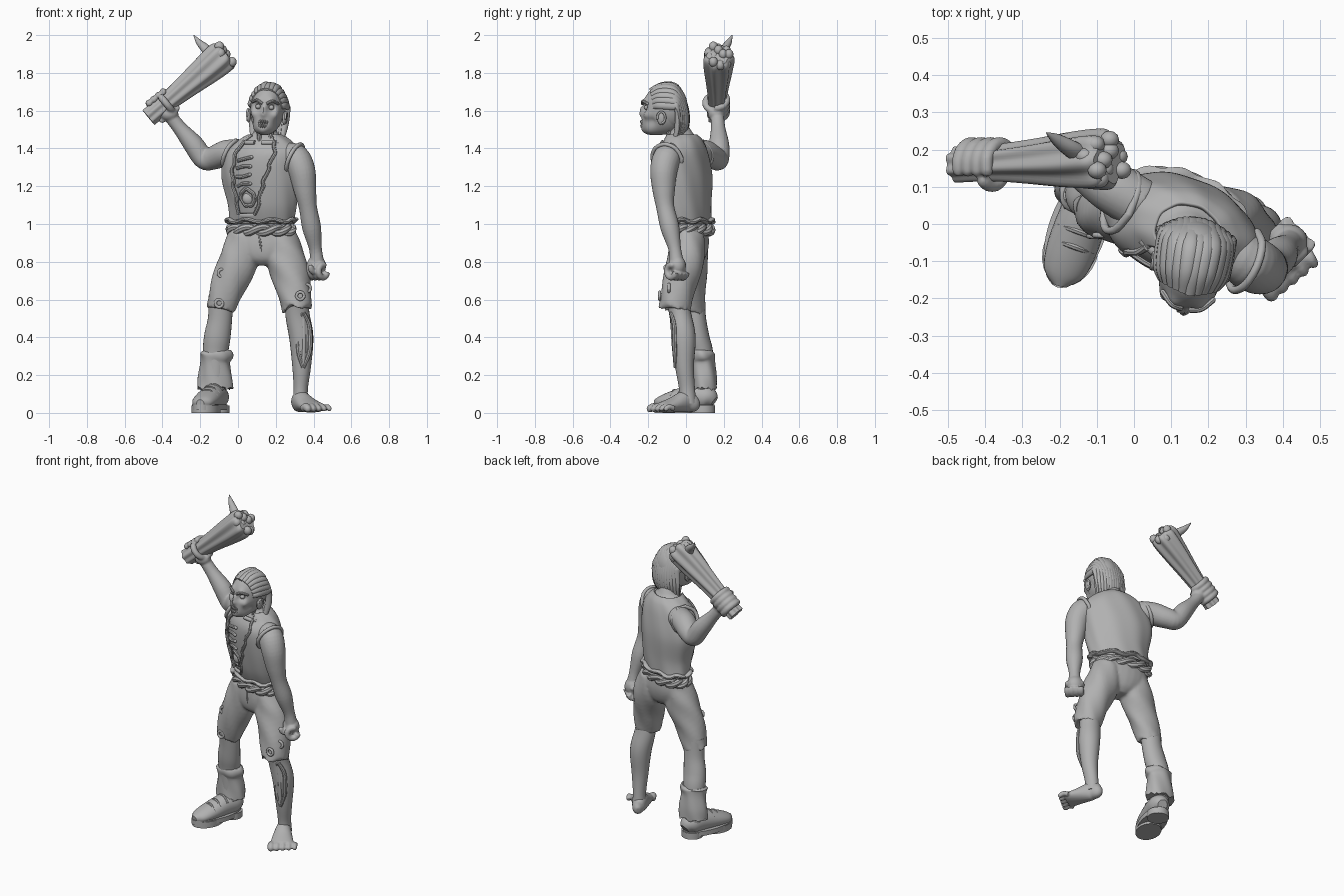
import bpy, bmesh, math, random
from math import sin, cos, pi, radians
from mathutils import Vector, Matrix

random.seed(4)
default_cube = bpy.data.objects.get("Cube")
if default_cube:
    bpy.data.objects.remove(default_cube)

stone = bpy.data.materials.new("plain_grey")
stone.use_nodes = True
grey = (0.44, 0.44, 0.44, 1)
stone.diffuse_color = grey
stone.node_tree.nodes["Principled BSDF"].inputs["Base Color"].default_value = grey
made = []


def finish(name, bm, matrix=Matrix()):
    """Turn a bmesh into a named, coloured object."""
    bm.transform(matrix)
    bmesh.ops.recalc_face_normals(bm, faces=bm.faces)
    mesh = bpy.data.meshes.new(name)
    bm.to_mesh(mesh)
    bm.free()
    mesh.materials.append(stone)
    obj = bpy.data.objects.new(name, mesh)
    bpy.context.collection.objects.link(obj)
    made.append(obj)
    return obj


def fuse(name, parts, voxel):
    """Melt overlapping parts into one soft skin."""
    bm = bmesh.new()
    for part in parts:
        bm.from_mesh(part.data)
        made.remove(part)
        bpy.data.objects.remove(part)
    obj = finish(name, bm)
    skin = obj.modifiers.new("skin", "REMESH")
    skin.mode, skin.voxel_size, skin.use_smooth_shade = "VOXEL", voxel, True
    soften = obj.modifiers.new("soften", "SMOOTH")
    soften.iterations = 3


def spline(rings, steps):
    """Smooth curve through rings of x, y, z, width and depth."""
    keys = [Vector(tuple(r) + (r[-1],) * (5 - len(r))) for r in rings]
    result = []
    for i in range(len(keys) - 1):
        before, a, b, after = keys[max(i - 1, 0)], keys[i], keys[i + 1], keys[min(i + 2, len(keys) - 1)]
        for k in range(steps):
            t = k / steps
            result.append(a + (b - before) * (t / 2) + (before * 2 - a * 5 + b * 4 - after) * (t * t / 2)
                          + (a * 3 - before - b * 3 + after) * (t ** 3 / 2))
    return result + [keys[-1]]


def loft(name, rings, ref=(1, 0, 0), n=24, steps=5, wave=(0, 0, 0), rag=0, skip=None, tip=False, level=False, matrix=Matrix()):
    """Skin elliptical rings along a path, with optional folds, ragged end, gaps, round tip and level rings."""
    path = spline(rings, steps)
    if tip:
        end, heading = path[-1], (path[-1] - path[-2]).to_3d().normalized()
        for a in (0.5, 1.0, 1.4):
            centre = end.to_3d() + heading * end[3] * sin(a)
            path.append(Vector((*centre, end[3] * cos(a), end[4] * cos(a))))
    bm, loops, ref = bmesh.new(), [], Vector(ref)
    for i, p in enumerate(path):
        along = (path[min(i + 1, len(path) - 1)] - path[max(i - 1, 0)]).to_3d().normalized()
        if level:
            along = Vector((0, 0, 1))
        u = (ref - along * ref.dot(along)).normalized()
        v = along.cross(u)
        loop = []
        for k in range(n):
            a = 2 * pi * k / n
            swell = 1 + wave[0] * sin(wave[1] * a + wave[2] * i / len(path))
            tear = along * random.uniform(-rag, rag) if i == len(path) - 1 else Vector()
            loop.append(bm.verts.new(p.to_3d() + (u * p[3] * cos(a) + v * p[4] * sin(a)) * swell + tear))
        loops.append(loop)
    for i in range(len(loops) - 1):
        for k in range(n):
            if not (skip and skip(path[i].z, 2 * pi * (k + 0.5) / n)):
                j = (k + 1) % n
                bm.faces.new((loops[i][k], loops[i][j], loops[i + 1][j], loops[i + 1][k]))
    if not skip:
        bm.faces.new(loops[0])
        bm.faces.new(loops[-1])
    return finish(name, bm, matrix)


def blob(name, place, size, matrix=Matrix(), sculpt=(), detail=20):
    """Ellipsoid, pushed in or out by soft dabs mirrored across x."""
    bm = bmesh.new()
    bmesh.ops.create_uvsphere(bm, u_segments=detail, v_segments=detail * 3 // 4, radius=1)
    bm.transform(Matrix.Translation(place) @ Matrix.Diagonal((*size, 1)))
    for x, y, z, reach, push in sculpt:
        for side in ((1, -1) if x else (1,)):
            spot = Vector((x * side, y, z))
            heading = Vector((x * side * 0.5, y, z * 0.5)).normalized()
            for vert in bm.verts:
                vert.co += heading * push * math.exp(-((vert.co - spot).length / reach) ** 2)
    return finish(name, bm, matrix)


def arc(name, centre, u, v, span, radius, thick, matrix=Matrix()):
    """Round bar bent along an arc given in degrees."""
    u, v, pts = Vector(u), Vector(v), []
    for k in range(9):
        a = radians(span[0] + (span[1] - span[0]) * k / 8)
        pts.append((*(Vector(centre) + (u * cos(a) + v * sin(a)) * radius), thick))
    return loft(name, pts, u.cross(v), n=10, steps=3, tip=True, matrix=matrix)


# Torso, neck and open vest
twist = (0.94, -0.34, 0)
body = [(.122, .022, 1.0, .16, .085), (.13, .002, 1.1, .172, .105), (.123, -.008, 1.25, .2, .12),
        (.132, -.02, 1.37, .19, .113), (.14, -.015, 1.44, .13, .085), (.145, -.025, 1.475, .075, .065)]
torso = loft("torso", body, twist, level=True)
neck = loft("neck", [(.14, 0, 1.41, .085, .07), (.145, -.03, 1.48, .06, .058), (.15, -.08, 1.57, .055)])
fuse("chest_and_neck", [torso, neck], .01)
body_path = spline(body, 12)


def on_body(z, degrees, lift=0.0):
    p, a = min(body_path, key=lambda q: abs(q.z - z)), radians(degrees)
    u = Vector(twist).normalized()
    v = Vector((-u.y, u.x, 0))
    return p.to_3d() + u * (p[3] + lift) * cos(a) + v * (p[4] + lift) * sin(a)


def gap(z):
    return 18 + 45 * max(0, z - 1.05) + 2 * sin(z * 70)


def middle(z):
    return 253 + 45 * (z - 1.05)


def vest_gap(z, a):
    return z > 1.05 and abs(math.degrees(a) - middle(z)) < gap(z)


vest = loft("vest", [(x, y, z, rx + .016, ry + .016) for x, y, z, rx, ry in body], twist, n=96, steps=8,
            wave=(.012, 9, 8), skip=vest_gap, level=True)
thicken = vest.modifiers.new("cloth", "SOLIDIFY")
thicken.thickness = 0.012
for side, label in ((-1, "right"), (1, "left")):
    heights = [1.05 + k * 0.03 for k in range(14)]
    loft(label + "_vest_edge", [(*on_body(z, middle(z) + side * gap(z), .014), .01) for z in heights], n=8)
    loft(label + "_collarbone", [(*on_body(1.43, 270 + side * s, .004), .012) for s in (8, 25, 45)], (0, 0, 1), n=10)
hem = [on_body(1.02, k * 10, .018 + .005 * sin(k * 2)) + Vector((0, 0, .008 * sin(k * 1.3))) for k in range(37)]
loft("vest_hem", [(*p, .012, .02) for p in hem], (0, 0, 1), n=10, steps=3)
for k in range(4):
    loft(f"rib_{k}", [(*on_body(1.2 + k * .045 + s * .0008, 240 + s, .002), .01) for s in (0, 12, 24)], (0, 0, 1), n=8, tip=True)
loft("belly_wound_rim", [(*on_body(1.14 + .045 * sin(k * pi / 6), 256 + 13 * cos(k * pi / 6), .001), .011)
                         for k in range(13)], (0, 1, 0), n=8)
blob("exposed_gut", on_body(1.14, 256, -.01), (.035, .02, .033))

# Twisted rope belt
for strand in range(2):
    coil = []
    for k in range(145):
        turn = k * pi / 12 + strand * pi
        spot = on_body(1.0, k * 2.5, .007 + .012 * cos(turn))
        coil.append((spot.x, spot.y, .968 + .016 * sin(turn), .019))
    loft(f"belt_strand_{strand}", coil, (0, 0, 1), n=8, steps=2)

# Torn trousers
folds = (.03, 4, 14)
seat = loft("seat", [(.123, .022, 1.02, .155, .085), (.13, .02, .9, .188, .098), (.135, .015, .82, .14, .085),
                     (.135, .015, .78, .05, .05)], (.98, -.17, 0), level=True)
left_half = loft("left_half", [(.215, .01, .94, .09, .085), (.25, 0, .82, .105, .1), (.29, -.035, .68, .095, .09),
                               (.312, -.06, .555, .08, .085)], n=40, wave=folds, rag=.03)
right_half = loft("right_half", [(.04, .03, .94, .09, .08), (.01, .03, .82, .105, .088), (-.05, .028, .68, .094, .078),
                                 (-.09, .035, .555, .076, .068)], n=40, wave=folds, rag=.03)
fuse("trousers", [seat, left_half, right_half], .009)
for x, y, z in ((-.085, -.03, .74), (-.1, -.032, .58), (.365, -.09, .66), (.33, -.14, .62)):
    arc("trouser_hole", (x, y, z), (1, 0, 0), (0, 0, 1), (0, 350), .02, .008)
loft("fly_seam", [(.113, -.068, .94, .006), (.12, -.077, .89, .006), (.13, -.065, .83, .006)], n=8)

# Bare left leg with shin wound
loft("left_leg", [(.31, -.05, .62, .06), (.315, -.03, .52, .064, .058), (.335, -.013, .4, .064, .064),
                  (.337, -.008, .25, .05), (.332, .005, .13, .038, .042), (.33, .01, .05, .042, .045)])
for side in (-1, 1):
    loft("shin_wound_edge", [(.345 + side * .004, -.08, .53, .01), (.35 + side * .028, -.062, .46, .012),
                             (.35 + side * .03, -.06, .33, .012), (.345, -.055, .24, .01)], n=8)
loft("shin_bone", [(.345, -.068, .5, .014), (.35, -.068, .38, .01), (.345, -.053, .26, .013)], n=10)
across, ahead = Vector((.87, .5, 0)), Vector((.5, -.87, 0))
foot = [loft("foot", [(.3, .065, .04, .015, .02), (.315, .045, .045, .035, .042), (.33, 0, .06, .045, .058),
                      (.37, -.07, .042, .062, .04), (.408, -.13, .028, .075, .026)], across)]
for i in range(5):
    tip = Vector((.43, -.155, .022)) + across * (i - 2) * .035 - ahead * .004 * i
    size = .021 - .0015 * i
    foot.append(loft("toe", [(*(tip - ahead * .05), size), (*(tip - ahead * .02 + Vector((0, 0, .01))), size),
                             (*tip, size * .95)], across, n=12, tip=True))
fuse("left_foot", foot, .006)

# Right leg, rolled cuff and boot
loft("right_leg", [(-.09, .04, .62, .065, .058), (-.095, .052, .5, .064, .054), (-.11, .066, .4, .07, .058),
                   (-.12, .085, .3, .066, .06), (-.12, .09, .1, .055, .055)])
loft("right_cuff", [(-.115, .085, .33, .074, .055), (-.115, .085, .31, .088, .066), (-.12, .09, .27, .078, .062),
                    (-.12, .097, .19, .09, .066), (-.12, .097, .13, .094, .068)], n=40, wave=(.035, 5, 7), rag=.012)
boot_side, boot_ahead = (.94, -.34, 0), (-.34, -.94, 0)
loft("right_boot", [(-.095, .15, .06, .03, .03), (-.105, .115, .08, .06, .06), (-.13, .04, .085, .065, .068),
                    (-.165, -.06, .07, .068, .05), (-.19, -.13, .055, .055, .035), (-.2, -.165, .05, .02, .02)], boot_side)
loft("boot_sole", [(-.15, -.01, z, .17, .078) for z in (.015, .045)], boot_ahead, n=40, steps=1)
loft("boot_heel", [(-.11, .09, z, .065, .065) for z in (0, .04)], boot_ahead, steps=1)
loft("boot_tread", [(-.17, -.07, z, .1, .074) for z in (0, .04)], boot_ahead, steps=1)
for x, y, z in ((-.133, .03, .148), (-.15, -.02, .133), (-.163, -.06, .118)):
    loft("boot_lace", [(x + s * .05, y - s * .018, z - .03 * s * s, .009) for s in (-1, -.5, 0, .5, 1)], (0, 0, 1), n=8)

# Hanging left arm and fist
arm = [loft("arm", [(.25, -.07, 1.37, .06), (.305, -.1, 1.35, .074), (.338, -.118, 1.28, .072), (.355, -.118, 1.18, .06),
                    (.37, -.11, 1.09, .048), (.39, -.085, .98, .05), (.41, -.06, .87, .034), (.418, -.05, .8, .038)]),
       blob("palm", (.415, -.045, .778), (.052, .045, .055))]
row, curl = Vector((.7, -.7, 0)), Vector((-.7, -.7, 0))
for i in range(4):
    arm.append(arc("finger", Vector((.42, -.048, .75)) + row * (i - 1.5) * .028, (0, 0, -1), curl, (-80, 190), .033, .017))
arm.append(arc("thumb", (.405, -.085, .775), (0, 0, -1), curl, (-60, 80), .03, .016))
fuse("left_arm", arm, .006)
arc("left_armhole", (.3, -.1, 1.345), (.38, .92, 0), (.37, -.15, .92), (0, 360), .084, .011)

# Club with knots and spike
butt, axis = Vector((-.475, .16, 1.565)), Vector((.775, 0, .632))
top = Vector((-.632, 0, .775))
grip = [(0, .046), (.12, .046), (.25, .056), (.4, .072), (.5, .078), (.53, .062)]
loft("club", [(*(butt + axis * d + Vector((0, d * .025, 0))), r, r * 1.05) for d, r in grip], (0, 1, 0), n=56, wave=(.09, 7, 3))
for k in range(13):
    a, spread = (k * pi / 4.5, .055) if k < 9 else (k * pi / 2, .025)
    spot = butt + axis * (.528 - .018 * (k % 3)) + Vector((0, .012 + spread * cos(a), 0)) + top * spread * 1.1 * sin(a)
    blob(f"club_knot_{k}", spot, (.026, .024, .027), detail=12)
loft("club_spike", [(-.13, .18, 1.86, .035, .028), (-.165, .2, 1.92, .028, .022), (-.205, .225, 1.96, .017),
                    (-.235, .245, 2.0, .002)], n=12)

# Raised right arm gripping the club
arm = [loft("arm", [(.02, .05, 1.375, .07), (-.06, .1, 1.375, .07), (-.13, .15, 1.35, .062), (-.18, .172, 1.345, .056),
                    (-.235, .175, 1.42, .054), (-.31, .17, 1.51, .038), (-.365, .165, 1.58, .036)], (0, 1, 0)),
       blob("palm", (-.365, .16, 1.585), (.05, .045, .042))]
for i in range(4):
    arm.append(arc("finger", butt + axis * (.05 + i * .032), -top, (0, 1, 0), (-10, 195), .056, .019))
arm.append(arc("thumb", butt + axis * .12, -top, (0, -1, 0), (0, 130), .056, .019))
fuse("right_arm", arm, .006)
arc("right_armhole", (-.035, .06, 1.37), (.25, -.4, .85), (.5, .85, .2), (0, 360), .084, .011)

# Gaunt head
head = Matrix.Translation((.155, -.115, 1.607)) @ Matrix.Rotation(radians(-9), 4, "Z") @ Matrix.Rotation(radians(4), 4, "Y")
face = [(0, -.08, -.11, .055, .03), (0, -.09, -.08, .05, .026), (.04, -.06, -.1, .035, .014), (.037, -.1, .012, .02, -.03),
        (.04, -.1, .045, .022, .014), (.06, -.08, -.025, .024, .014), (.065, -.06, -.06, .024, -.012),
        (0, -.115, .005, .013, .014), (0, -.118, -.022, .017, .016), (0, -.12, -.077, .022, -.02)]
blob("head", (0, 0, 0), (.09, .114, .132), head, face, 72)
for side, label in ((-1, "right"), (1, "left")):
    blob(label + "_eye", (side * .036, -.088, .012), (.014, .014, .013), head)
    blob(label + "_ear", (side * .096, .0, -.04), (.012, .024, .036), head)
    arc(label + "_ear_rim", (side * .103, .0, -.036), (0, 1, 0), (0, 0, 1.4), (-80, 190), .021, .006, head)
    loft(label + "_brow", [(side * x, y, z, .008) for x, y, z in ((.012, -.115, .03), (.04, -.108, .046), (.068, -.08, .035))],
         (0, 0, 1), n=8, tip=True, matrix=head)
    loft(label + "_neck_cord", [(.15 + side * .045, -.1, 1.54, .012), (.14 + side * .025, -.085, 1.44, .012)], n=8)
for i in range(-3, 4):
    for z in (-.066, -.088):
        blob("tooth", (i * .011, -.123 + .0025 * i * i, z), (.0055, .007, .011), head, detail=8)

# Lank hair swept back from a receding brow
blob("hair_cap", (0, .032, .012), (.092, .092, .124), head, detail=32)
for i in range(13):
    s = (i - 6) / 6
    b = s * radians(78)
    across_top, height = sin(b), cos(b)
    low, puff = -.15 + random.uniform(-.012, .012), random.uniform(.98, 1.03)
    strand = [(across_top * .08, -.075 + .03 * abs(s), height * .105, .014, .008), (across_top * .095, -.01, height * .132 * puff, .02, .012),
              (across_top * .096, .065, height * .118 * puff, .023, .014), (s * .09, .112 - .03 * s * s, .02, .021, .014 * puff),
              (s * .088, .12 - .035 * s * s, -.07, .02, .015), (s * .08, .1 - .03 * s * s, low, .013, .011)]
    loft(f"hair_strand_{i}", strand, (height, 0.1, -across_top), n=10, tip=True, matrix=head)

# Smooth shading with crisp edges
bpy.ops.object.select_all(action="DESELECT")
for obj in made:
    obj.select_set(True)
bpy.context.view_layer.objects.active = made[0]
bpy.ops.object.shade_smooth_by_angle(angle=radians(40))
